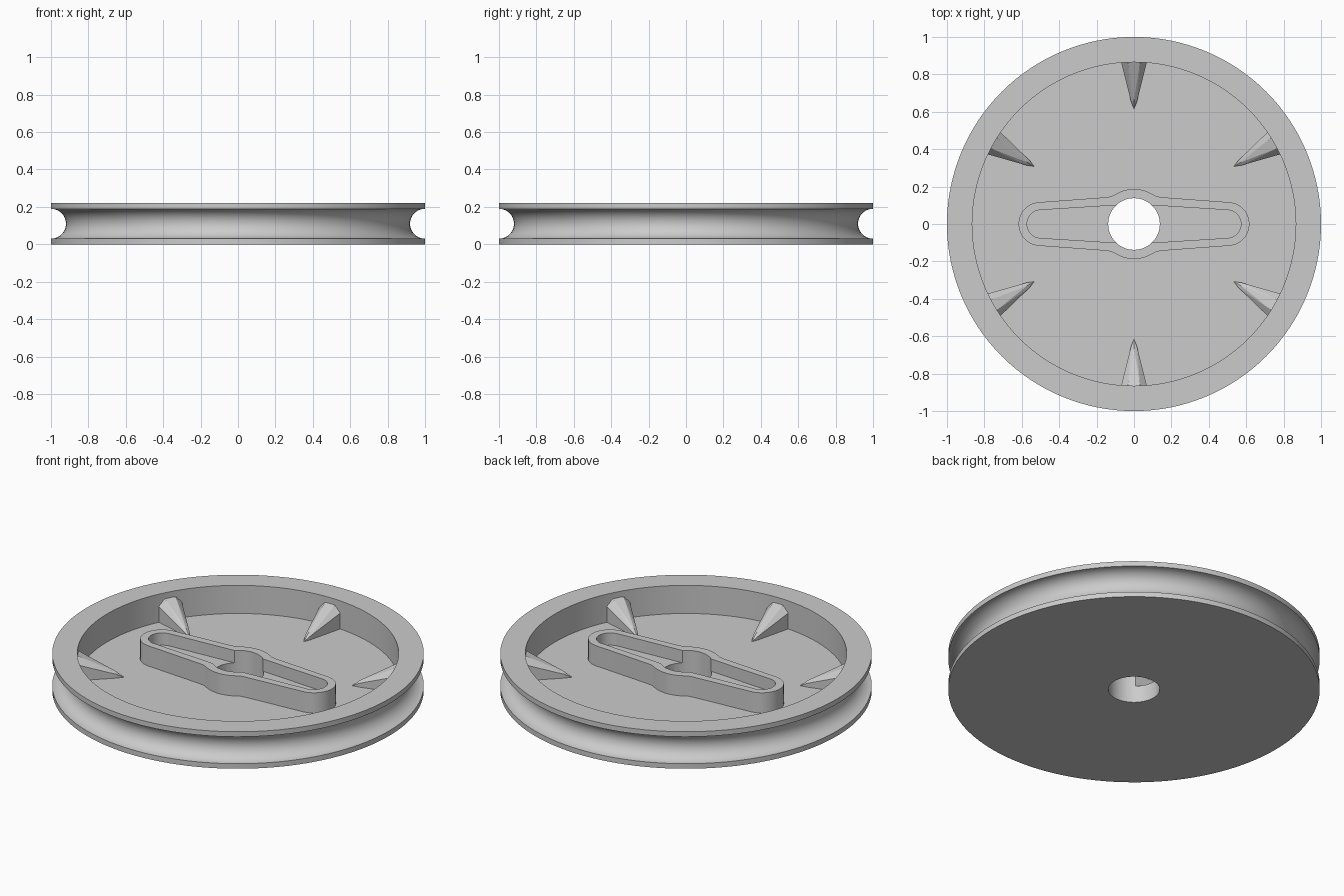
import bpy, bmesh, math
from mathutils import Vector, Matrix

cube = bpy.data.objects.get("Cube")
if cube:
    bpy.data.objects.remove(cube, do_unlink=True)

SEGMENTS = 128
HOLE = 0.138
FLOOR = 0.053
INNER = 0.865
HEIGHT = 0.22

grey = bpy.data.materials.new("plain_grey")
grey.use_nodes = True
colour = (0.6, 0.6, 0.6, 1)
grey.diffuse_color = colour
grey.node_tree.nodes["Principled BSDF"].inputs["Base Color"].default_value = colour


def finish(bm, name):
    bmesh.ops.recalc_face_normals(bm, faces=bm.faces)
    mesh = bpy.data.meshes.new(name)
    bm.to_mesh(mesh)
    bm.free()
    mesh.materials.append(grey)
    obj = bpy.data.objects.new(name, mesh)
    bpy.context.collection.objects.link(obj)
    return obj


def activate(obj):
    bpy.ops.object.select_all(action='DESELECT')
    obj.select_set(True)
    bpy.context.view_layer.objects.active = obj


def smooth(obj, degrees=25):
    activate(obj)
    bpy.ops.object.shade_smooth_by_angle(angle=math.radians(degrees))


def lathe(name, profile):
    """Turn a closed (radius, z) profile around the z axis."""
    bm = bmesh.new()
    rings = []
    for i in range(SEGMENTS):
        a = math.tau * i / SEGMENTS
        rings.append([bm.verts.new((r * math.cos(a), r * math.sin(a), z)) for r, z in profile])
    n = len(profile)
    for i in range(SEGMENTS):
        p, q = rings[i], rings[(i + 1) % SEGMENTS]
        for j in range(n):
            k = (j + 1) % n
            bm.faces.new((p[j], q[j], q[k], p[k]))
    return finish(bm, name)


def prism(name, outline, bottom, top):
    bm = bmesh.new()
    base = bm.faces.new([bm.verts.new((x, y, bottom)) for x, y in outline])
    raised = bmesh.ops.extrude_face_region(bm, geom=[base])["geom"]
    verts = [v for v in raised if isinstance(v, bmesh.types.BMVert)]
    bmesh.ops.translate(bm, verts=verts, vec=(0, 0, top - bottom))
    return finish(bm, name)


def arm_outline(tip_x, tip_r, waist):
    """Mirror one quarter (rounded tip, then waist points) into a full outline."""
    steps = 12
    quarter = [(tip_x + tip_r * math.cos(math.pi / 2 * i / steps),
                tip_r * math.sin(math.pi / 2 * i / steps)) for i in range(steps + 1)]
    quarter += waist
    half = quarter + [(-x, y) for x, y in reversed(quarter) if x > 0]
    return half + [(x, -y) for x, y in reversed(half) if y > 0]


def cut(obj, cutter):
    cutter.hide_render = True
    mod = obj.modifiers.new("cut", 'BOOLEAN')
    mod.operation = 'DIFFERENCE'
    mod.solver = 'EXACT'
    mod.object = cutter
    activate(obj)
    bpy.ops.object.modifier_apply(modifier=mod.name)
    bpy.data.objects.remove(cutter, do_unlink=True)


# Grooved wheel with recessed top and centre hole
groove_r, mid = 0.08, HEIGHT / 2
groove = [(1 - groove_r * math.cos(a), mid + groove_r * math.sin(a))
          for a in (math.pi * (i / 20 - 0.5) for i in range(21))]
profile = [(HOLE, 0), (1, 0)] + groove + [(1, HEIGHT), (INNER, HEIGHT), (INNER, FLOOR), (HOLE, FLOOR)]
wheel = lathe("grooved_wheel", profile)
smooth(wheel)

# Raised hub arm with a shallow slot and the centre hole
hub = [(0.15, 0.143), (0.12, 0.148), (0.1, 0.158)]
hub += [(0.187 * math.sin(a), 0.187 * math.cos(a)) for a in (0.44, 0.33, 0.22, 0.11, 0)]
arm = prism("hub_arm", arm_outline(0.5, 0.117, hub), FLOOR - 0.001, 0.173)
cut(arm, prism("slot_cutter", arm_outline(0.497, 0.075, [(0.1, 0.1), (0, 0.105)]), 0.1, 0.4))
circle = [(HOLE * math.cos(math.tau * i / SEGMENTS), HOLE * math.sin(math.tau * i / SEGMENTS))
          for i in range(SEGMENTS)]
cut(arm, prism("hole_cutter", circle, -0.1, 0.4))
smooth(arm)

# Six faceted ribs tapering from the rim wall to a point on the floor
low = FLOOR - 0.002
wall = INNER + 0.005
right_side = [(wall, 0.07, low), (wall, 0.07, 0.15), (wall, 0.033, 0.187),
              (0.655, 0.016, low), (0.655, 0.016, 0.075)]
rib_points = right_side + [(x, -y, z) for x, y, z in right_side]
rib_points += [(0.66, 0, 0.087), (0.615, 0, low)]
for i in range(6):
    turn = Matrix.Rotation(math.radians(30 + 60 * i), 3, 'Z')
    bm = bmesh.new()
    for p in rib_points:
        bm.verts.new(turn @ Vector(p))
    hull = bmesh.ops.convex_hull(bm, input=bm.verts)
    spare = [v for v in hull["geom_interior"] if isinstance(v, bmesh.types.BMVert)]
    bmesh.ops.delete(bm, geom=spare, context='VERTS')
    finish(bm, f"rim_rib_{i + 1}")
